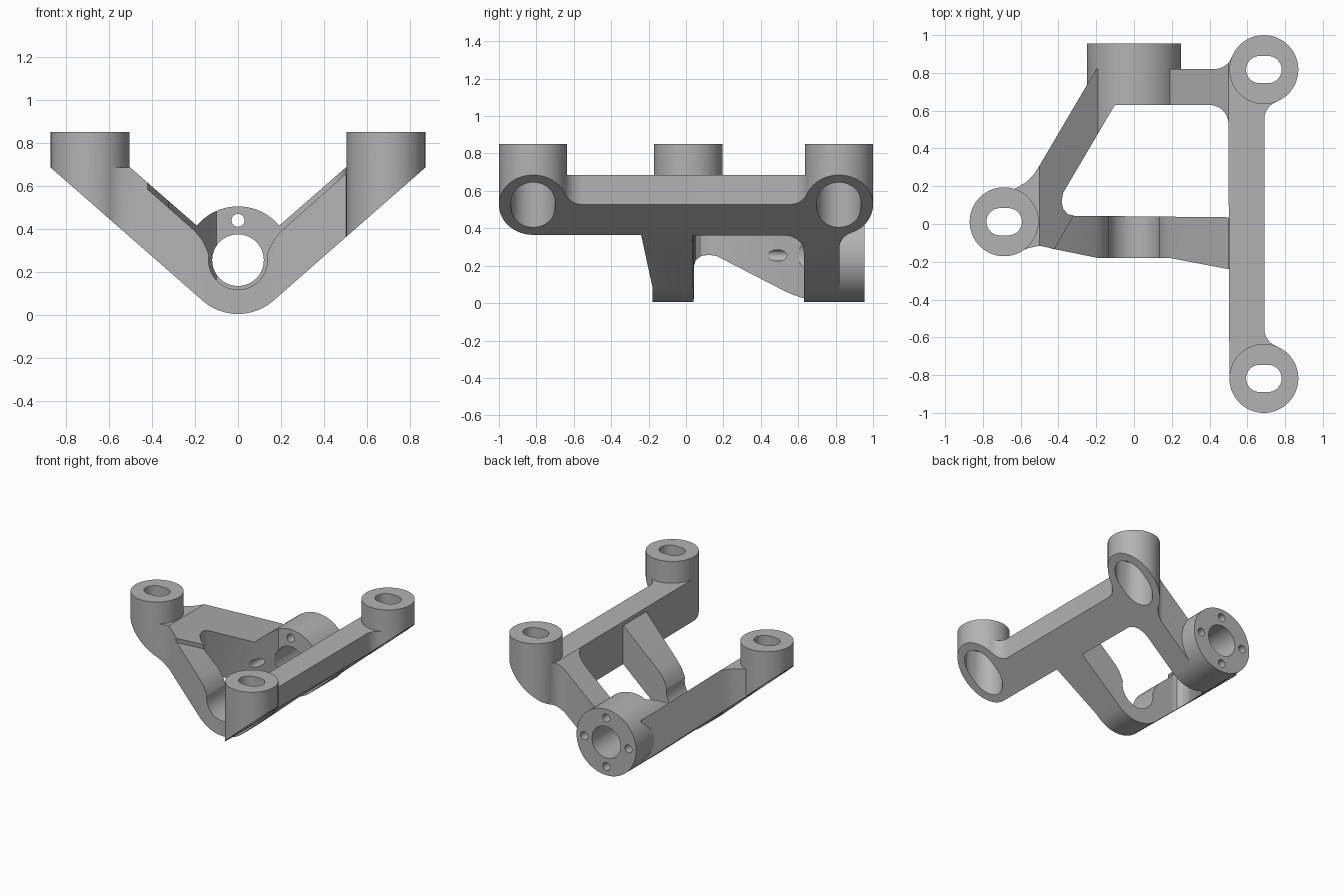
import bpy, bmesh, math

cube = bpy.data.objects.get("Cube")
if cube:
    bpy.data.objects.remove(cube, do_unlink=True)

metal = bpy.data.materials.new("cast_grey")
metal.use_nodes = True
GREY = (0.45, 0.45, 0.45, 1)
metal.diffuse_color = GREY
metal.node_tree.nodes["Principled BSDF"].inputs["Base Color"].default_value = GREY


def arc(cx, cy, r, a0, a1, n):
    angles = [math.radians(a0 + (a1 - a0) * i / n) for i in range(n + 1)]
    return [(cx + r * math.cos(a), cy + r * math.sin(a)) for a in angles]


def circle(cx, cy, r, n=72):
    return arc(cx, cy, r, 0, 360, n)[:-1]


def slot(cx, cy, half, r):
    return arc(cx + half, cy, r, -90, 90, 20) + arc(cx - half, cy, r, 90, 270, 20)


def mirrored(pts):
    return [(-x, z) for x, z in reversed(pts)]


def prism(name, pts, axis, lo, hi):
    """Extrude an outline along z (plan) or y (front profile)."""
    bm = bmesh.new()
    place = (lambda p: (p[0], p[1], lo)) if axis == "z" else (lambda p: (p[0], lo, p[1]))
    face = bm.faces.new([bm.verts.new(place(p)) for p in pts])
    ext = bmesh.ops.extrude_face_region(bm, geom=[face])
    move = (0, 0, hi - lo) if axis == "z" else (0, hi - lo, 0)
    bmesh.ops.translate(bm, vec=move,
                        verts=[v for v in ext["geom"] if isinstance(v, bmesh.types.BMVert)])
    bmesh.ops.recalc_face_normals(bm, faces=bm.faces)
    mesh = bpy.data.meshes.new(name)
    bm.to_mesh(mesh)
    bm.free()
    mesh.materials.append(metal)
    obj = bpy.data.objects.new(name, mesh)
    bpy.context.collection.objects.link(obj)
    return obj


def combine(obj, other, operation):
    mod = obj.modifiers.new("combine", "BOOLEAN")
    mod.operation, mod.solver, mod.object = operation, "EXACT", other
    bpy.context.view_layer.objects.active = obj
    bpy.ops.object.modifier_apply(modifier=mod.name)
    bpy.data.objects.remove(other, do_unlink=True)
    return obj


# Front profiles: V arms running tangent into the round hub
HUB_Z, HUB_R = 0.255, 0.25
bottom = arc(0, HUB_Z, HUB_R, -130, -50, 16)
crown = arc(0, HUB_Z, HUB_R, 40, 140, 20)
arm_profile = bottom + [(0.87, 0.685), (0.5, 0.685)] + crown + [(-0.5, 0.685), (-0.87, 0.685)]
boss_profile = bottom + [(0.95, 0.755), (0.95, 0.85), (-0.95, 0.85), (-0.95, 0.755)]
yoke_edge = [(0.87, 0.685), (0.5, 0.655), (0.2, 0.39), (0.165, 0.348), (0.145, 0.305)]
yoke_profile = bottom + yoke_edge + arc(0, HUB_Z, 0.137, 10, -190, 40) + mirrored(yoke_edge)


def clipped(name, plan, profile):
    return combine(prism(name, plan, "z", -0.1, 1), prism("clip", profile, "y", -1.2, 1.2),
                   "INTERSECT")


# Left arm sweeping back from the left boss to the barrel
left_plan = [(-0.1, 0.82), (-0.2, 0.82), (-0.5, 0.31), (-0.53, 0.262), (-0.57, 0.222),
             (-0.63, 0.187), (-0.69, 0.1), (-0.69, -0.08), (-0.63, -0.158), (-0.56, -0.128),
             (-0.5, -0.115), (-0.42, -0.132), (-0.32, 0.045), (-0.35, 0.052),
             (-0.375, 0.08), (-0.383, 0.12), (-0.375, 0.165), (-0.125, 0.59), (-0.1, 0.63)]

# Right rail with its rear cross arm and filleted corners
BX, BY = 0.6875, 0.8175
outer = arc(0.79, 0.554, 0.1, 180, 111, 8)
right_plan = ([(0.15, 0.63)] + arc(0.4, 0.53, 0.1, 90, 0, 10)
              + [(0.505, -BY), (BX, -BY)] + [(x, -y) for x, y in reversed(outer)] + outer
              + [(BX, BY)] + arc(0.4245, 0.92, 0.1, -21, -90, 8) + [(0.15, 0.82)])

# Front yoke bridging both arms
yoke_plan = [(-0.45, -0.127), (-0.19, -0.18), (0.19, -0.18), (0.505, -0.24),
             (0.56, -0.24), (0.56, 0.035), (-0.45, 0.045)]

bracket = clipped("bracket", right_plan, arm_profile)
barrel = prism("barrel", circle(0, HUB_Z, HUB_R), "y", 0.63, 0.955)
combine(bracket, barrel, "UNION")
combine(bracket, clipped("left_arm", left_plan, arm_profile), "UNION")
combine(bracket, clipped("yoke", yoke_plan, yoke_profile), "UNION")

# Mounting bosses with slotted tops and wide counterbores from below
bosses = [(BX, BY), (BX, -BY), (-BX, 0.012)]
for x, y in bosses:
    combine(bracket, clipped("boss", circle(x, y, 0.1825), boss_profile), "UNION")
for x, y in bosses:
    combine(bracket, prism("slot", slot(x, y, 0.022, 0.072), "z", 0.1, 1), "DIFFERENCE")
    combine(bracket, prism("counterbore", slot(x, y, 0.02, 0.117), "z", 0.1, 0.76), "DIFFERENCE")

# Barrel bore and four bolt holes
holes = [(0, 0, 0.12)] + [(0.185 * dx, 0.185 * dz, 0.03)
                          for dx, dz in ((1, 0), (-1, 0), (0, 1), (0, -1))]
for dx, dz, r in holes:
    combine(bracket, prism("bore", circle(dx, HUB_Z + dz, r, 40), "y", 0.3, 1.1), "DIFFERENCE")

bpy.ops.object.select_all(action="DESELECT")
bracket.select_set(True)
bpy.context.view_layer.objects.active = bracket
bpy.ops.object.shade_smooth_by_angle(angle=math.radians(25))
